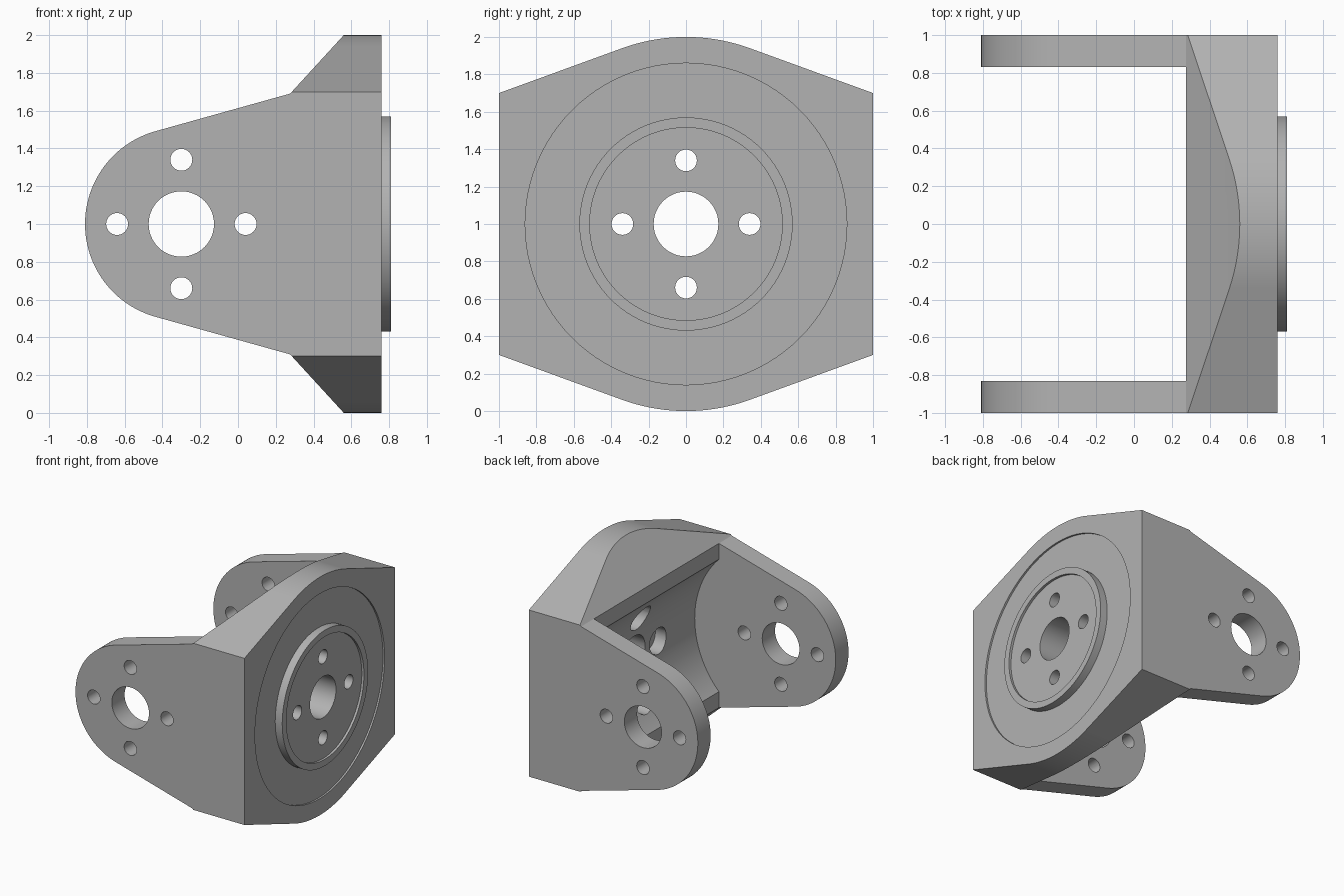
import bpy, bmesh
from math import sin, cos, pi, atan2, acos, hypot
from mathutils import Vector

if "Cube" in bpy.data.objects:
    bpy.data.objects.remove(bpy.data.objects["Cube"], do_unlink=True)

FACE = 0.76       # mounting face position along x
INNER = 0.275     # front of the solid body
GAP = 0.83        # half the space between the ears
PIVOT = -0.30     # pivot axis of the ears
BOLT_CIRCLE = 0.34

grey = bpy.data.materials.new("plain_grey")
grey.use_nodes = True
colour = (0.45, 0.45, 0.45, 1)
grey.diffuse_color = colour
grey.node_tree.nodes["Principled BSDF"].inputs["Base Color"].default_value = colour


def prism(name, points, axis, start, end):
    """Extrude a closed outline (y,z for axis x; x,z for axis y)."""
    bm = bmesh.new()
    place = (lambda a, b: (start, a, b)) if axis == "x" else (lambda a, b: (a, start, b))
    face = bm.faces.new([bm.verts.new(place(a, b)) for a, b in points])
    extruded = bmesh.ops.extrude_face_region(bm, geom=[face])["geom"]
    shift = Vector((end - start, 0, 0) if axis == "x" else (0, end - start, 0))
    bmesh.ops.translate(bm, vec=shift, verts=[v for v in extruded if isinstance(v, bmesh.types.BMVert)])
    bmesh.ops.recalc_face_normals(bm, faces=bm.faces)
    mesh = bpy.data.meshes.new(name)
    bm.to_mesh(mesh)
    bm.free()
    mesh.materials.append(grey)
    obj = bpy.data.objects.new(name, mesh)
    bpy.context.collection.objects.link(obj)
    return obj


def arc(cx, cz, radius, a0, a1, steps):
    return [(cx + radius * cos(a0 + (a1 - a0) * i / steps),
             cz + radius * sin(a0 + (a1 - a0) * i / steps)) for i in range(steps + 1)]


def cylinder(name, axis, centre, radius, start, end, steps=48):
    return prism(name, arc(*centre, radius, 0, 2 * pi, steps)[:-1], axis, start, end)


def combine(target, tool, operation):
    bpy.context.view_layer.objects.active = target
    mod = target.modifiers.new(operation.lower(), "BOOLEAN")
    mod.operation, mod.solver, mod.object = operation, "EXACT", tool
    bpy.ops.object.modifier_apply(modifier=mod.name)
    bpy.data.objects.remove(tool, do_unlink=True)


def cross(centre):
    """Centres of four bolt holes around a bore."""
    return [(centre[0] + BOLT_CIRCLE * cos(k * pi / 2),
             centre[1] + BOLT_CIRCLE * sin(k * pi / 2)) for k in range(4)]


# Side outline: rounded ears tangent to the flanks, then sloped shoulders
shoulder_x, shoulder_z = INNER, 0.69
tangent = atan2(shoulder_z, shoulder_x - PIVOT) + acos(0.51 / hypot(shoulder_z, shoulder_x - PIVOT))
upper = [(FACE, 2), (0.56, 2), (0.285, 1.7), (shoulder_x, 1 + shoulder_z)]
side = upper + arc(PIVOT, 1, 0.51, tangent, 2 * pi - tangent, 48)
side += [(x, 2 - z) for x, z in reversed(upper)]
bracket = prism("yoke_bracket", side, "y", -1, 1)

# End outline: straight sides with rounded peaks at top and bottom
t = 2 * atan2(0.7, 1)
end = [(1, 1.7)] + arc(0, 1, 1, t, pi - t, 24) + [(-1, 1.7)]
end += [(-y, 2 - z) for y, z in end]
combine(bracket, prism("end_outline", end, "x", -1, FACE + 0.1), "INTERSECT")

# Space between the ears and the rounded clearance pocket behind it
space = [(-1, -1), (INNER, -1), (INNER, 3), (-1, 3)]
combine(bracket, prism("ear_space", space, "y", -GAP, GAP), "DIFFERENCE")
combine(bracket, cylinder("pocket", "y", (PIVOT, 1), 0.8, -GAP, GAP, 128), "DIFFERENCE")

# Shallow round recess, raised boss and its dished centre
hub = (0, 1)
combine(bracket, cylinder("face_recess", "x", hub, 0.86, FACE - 0.015, 1, 96), "DIFFERENCE")
combine(bracket, cylinder("boss", "x", hub, 0.57, FACE - 0.06, 0.81, 96), "UNION")
combine(bracket, cylinder("boss_dish", "x", hub, 0.515, 0.79, 1, 96), "DIFFERENCE")

# Bores and bolt holes through the mounting face, with inner counterbores
combine(bracket, cylinder("hub_bore", "x", hub, 0.173, 0, 1), "DIFFERENCE")
for c in cross(hub):
    combine(bracket, cylinder("hub_bolt", "x", c, 0.058, 0, 1, 32), "DIFFERENCE")
    combine(bracket, cylinder("counterbore", "x", c, 0.11, 0, 0.6, 32), "DIFFERENCE")

# Bores and bolt holes through both ears
ear = (PIVOT, 1)
combine(bracket, cylinder("ear_bore", "y", ear, 0.173, -2, 2), "DIFFERENCE")
for c in cross(ear):
    # Stay inside the ear walls so the pocket is left untouched
    for s in (-1, 1):
        combine(bracket, cylinder("ear_bolt", "y", c, 0.058, s * 0.8, s * 1.2, 32), "DIFFERENCE")

# Smooth curved walls, crisp flat faces
bpy.ops.object.select_all(action="DESELECT")
bracket.select_set(True)
bpy.context.view_layer.objects.active = bracket
bpy.ops.object.shade_smooth_by_angle(angle=0.3)
weighted = bracket.modifiers.new("flat_faces", "WEIGHTED_NORMAL")
weighted.keep_sharp = True
